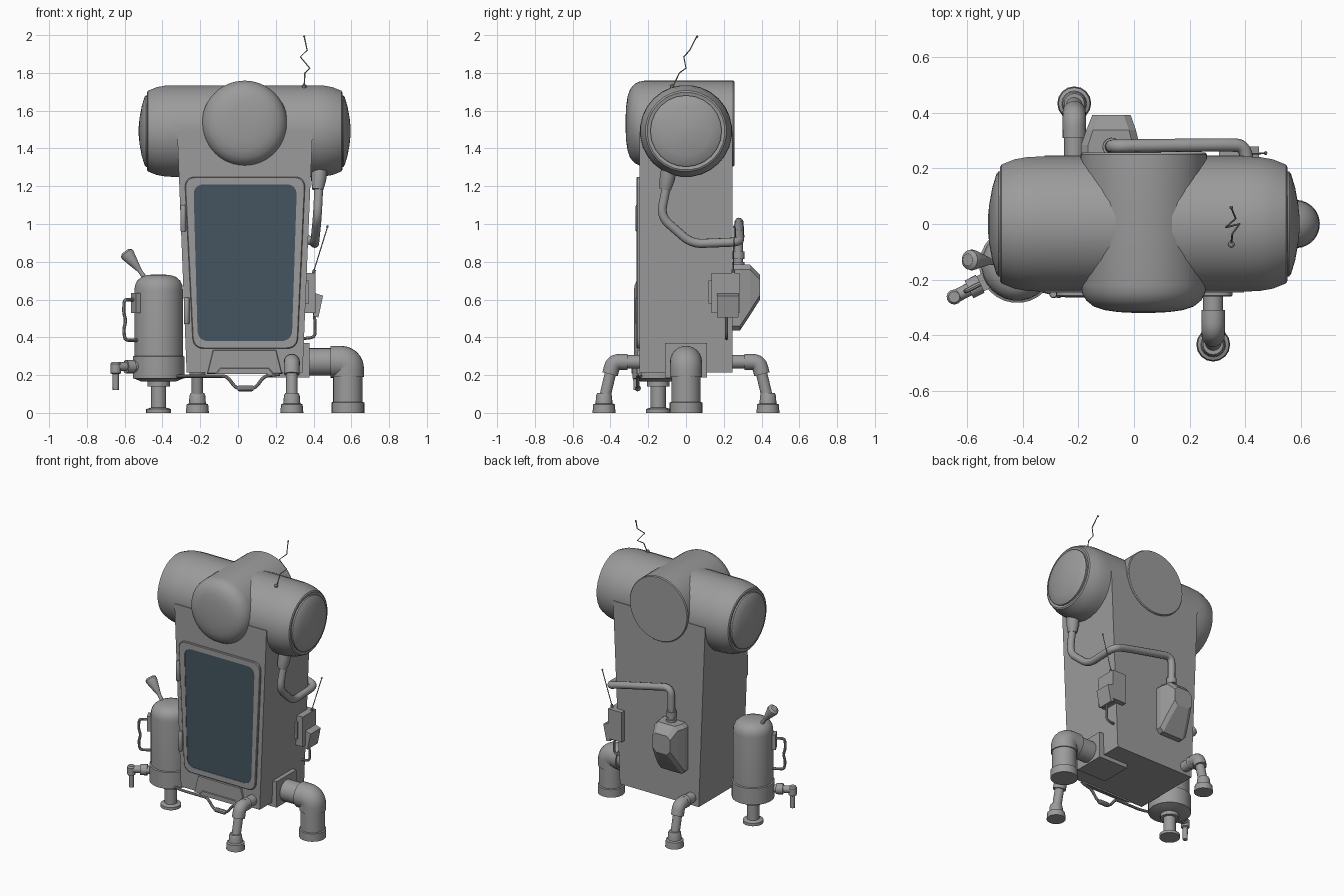
import bpy, bmesh
from math import cos, sin, pi, radians
from mathutils import Vector as V

if "Cube" in bpy.data.objects:
    bpy.data.objects.remove(bpy.data.objects["Cube"])


def material(name, rgb):
    m = bpy.data.materials.new(name)
    m.diffuse_color = (*rgb, 1)
    m.use_nodes = True
    m.node_tree.nodes["Principled BSDF"].inputs["Base Color"].default_value = m.diffuse_color
    return m


GREY = material("dark_grey", (.33, .33, .33))
BLUE = material("window_blue", (.058, .09, .115))


def loft(name, rings, mat=GREY):
    """Solid skinned through rings of equal point count, capped at both ends."""
    bm = bmesh.new()
    vs = [[bm.verts.new(p) for p in ring] for ring in rings]
    n = len(vs[0])
    for a, b in zip(vs, vs[1:]):
        for i in range(n):
            j = (i + 1) % n
            bm.faces.new((a[i], a[j], b[j], b[i]))
    bm.faces.new(vs[0][::-1])
    bm.faces.new(vs[-1])
    bmesh.ops.recalc_face_normals(bm, faces=bm.faces)
    me = bpy.data.meshes.new(name)
    bm.to_mesh(me)
    bm.free()
    me.materials.append(mat)
    ob = bpy.data.objects.new(name, me)
    bpy.context.collection.objects.link(ob)
    return ob


def rounded(pts, r, n, closed):
    """Round the corners of a path or polygon."""
    pts = [V(p) for p in pts]
    out = []
    for i, p in enumerate(pts):
        if not closed and i in (0, len(pts) - 1):
            out.append(p)
            continue
        a, b = pts[i - 1] - p, pts[(i + 1) % len(pts)] - p
        a = p + a.normalized() * min(r, a.length * .48)
        b = p + b.normalized() * min(r, b.length * .48)
        for k in range(n + 1):
            t = k / n
            out.append(a * (1 - t) ** 2 + p * (2 * t * (1 - t)) + b * t * t)
    return out


def lathe(name, base, axis, profile, seg=24):
    """Revolve (distance, radius) pairs about an axis from base."""
    base, d = V(base), V(axis).normalized()
    u = d.orthogonal().normalized()
    w = d.cross(u)
    return loft(name, [[base + d * t + (u * cos(2 * pi * i / seg) + w * sin(2 * pi * i / seg)) * r
                        for i in range(seg)] for t, r in profile])


def tube(name, pts, r, fillet=0.0, seg=12, n=5):
    path = rounded(pts, fillet, n, False) if fillet else [V(p) for p in pts]
    dirs = [(b - a).normalized() for a, b in zip(path, path[1:])]
    u = dirs[0].orthogonal().normalized()
    rings = []
    for i, p in enumerate(path):
        t = (dirs[max(i - 1, 0)] + dirs[min(i, len(dirs) - 1)]).normalized()
        u = (u - t * u.dot(t)).normalized()
        w = t.cross(u)
        rings.append([p + (u * cos(2 * pi * k / seg) + w * sin(2 * pi * k / seg)) * r for k in range(seg)])
    return loft(name, rings)


def box(name, lo, hi):
    (a, b, c), (d, e, f) = lo, hi
    return loft(name, [[(a, b, z), (d, b, z), (d, e, z), (a, e, z)] for z in (c, f)])


def panel(name, steps, r=0.0, n=6, mat=GREY):
    """Skin (y, xz corner list) outlines along y."""
    return loft(name, [[(p[0], y, p[1]) for p in (rounded(c, r, n, True) if r else c)] for y, c in steps], mat)


# tapered cabinet
loft("cabinet_body", [[(a, -.247, z), (b, -.247, z), (b, .247, z), (a, .247, z)]
                      for z, a, b in ((.215, -.272, .342), (1.49, -.322, .395))])

# cross barrel with domed end caps
half = [(-.512, .19), (-.517, .206), (-.512, .215), (-.465, .234), (-.42, .242), (-.38, .244)]
lathe("cross_barrel", (.035, 0, 1.492), (1, 0, 0), half + [(-t, r) for t, r in half[::-1]], 28)
for side, s in (("left", -1), ("right", 1)):
    lathe(side + "_barrel_cap", (.035, 0, 1.492), (s, 0, 0),
          [(.5, .189), (.523, .189), (.53, .18), (.545, .13), (.556, .07), (.561, .02)], 24)

# front-to-back drum with domed front
lathe("front_drum", (.035, 0, 1.532), (0, -1, 0),
      [(-.257, .222), (-.25, .227), (.22, .227), (.25, .221), (.275, .207), (.297, .18),
       (.31, .14), (.317, .09), (.32, .03)], 48)

# door frame, window and lower panel
outer = [(-.283, 1.25), (.357, 1.25), (.315, .34), (-.238, .34)]
lip = [(-.279, 1.246), (.353, 1.246), (.311, .344), (-.234, .344)]
glass = [(-.236, 1.21), (.312, 1.21), (.285, .38), (-.213, .38)]
panel("door_frame", [(-.235, outer), (-.257, outer), (-.261, lip), (-.261, glass), (-.252, glass)], .06)
panel("door_window", [(-.245, glass), (-.258, glass)], .055, mat=BLUE)
panel("lower_panel", [(-.235, [(-.135, .335), (.205, .335), (.237, .205), (-.167, .205)]),
                      (-.257, [(-.13, .33), (.2, .33), (.23, .21), (-.16, .21)])])
panel("lower_panel_inset", [(-.25, [(-.1, .24), (.17, .24), (.2, .205), (-.13, .205)]),
                            (-.263, [(-.09, .235), (.16, .235), (.185, .205), (-.115, .205)])])
for nm, x, z in (("upper", -.29, 1.03), ("lower", -.272, .54)):
    lathe(nm + "_hinge", (x, -.252, z - .07), (0, 0, 1), [(0, .012), (.005, .015), (.135, .015), (.14, .012)], 10)

# handle bar under the front
tube("under_handle", [(-.36, -.23, .195), (-.26, -.255, .195), (-.06, -.255, .195), (-.01, -.255, .13),
                      (.09, -.255, .13), (.14, -.255, .195), (.22, -.245, .205)], .009, .025, 8)
lathe("under_handle_grip", (-.003, -.255, .13), (1, 0, 0), [(0, .012), (.01, .016), (.076, .016), (.086, .012)], 10)

# big elbow support with bracket
box("elbow_bracket_side", (.335, -.11, .187), (.378, .11, .37))
box("elbow_bracket_base", (.15, -.11, .187), (.36, .11, .217))
lathe("elbow_pipe", (.36, 0, .27), (1, 0, 0), [(0, .073), (.14, .073)])
tube("elbow_bend", [(.49, 0, .27), (.582, 0, .27), (.582, 0, .19)], .085, .095, 24, 8)
lathe("elbow_foot", (.582, 0, 0), (0, 0, 1), [(0, .087), (.055, .087), (.058, .078), (.2, .078)])

# two thin legs, mirrored front to back
for nm, x, s in (("front", .285, -1), ("rear", -.215, 1)):
    lathe(nm + "_leg_flange", (x, .22 * s, .27), (0, s, 0), [(0, .036), (.09, .036), (.09, .043), (.12, .043)], 16)
    tube(nm + "_leg_elbow", [(x, .32 * s, .27), (x, .385 * s, .27), (x, .402 * s, .205)], .042, .06, 16)
    tube(nm + "_leg_shin", [(x, .393 * s, .24), (x, .433 * s, .07)], .03, 0, 16)
    lathe(nm + "_leg_foot", (x, .434 * s, 0), (0, 0, 1),
          [(0, .061), (.045, .057), (.05, .045), (.09, .042), (.105, .036)], 16)

# side tank on pedestal
tx, ty = -.42, -.147
lathe("tank", (tx, ty, 0), (0, 0, 1),
      [(.165, .09), (.18, .125), (.183, .137), (.298, .137), (.302, .129), (.65, .129), (.675, .126),
       (.7, .115), (.72, .092), (.73, .06), (.733, .02)], 28)
lathe("tank_pedestal", (tx, ty, 0), (0, 0, 1),
      [(0, .066), (.02, .066), (.028, .04), (.14, .04), (.14, .06), (.17, .06)])
tube("tank_knob_stem", [(-.47, -.14, .68), (-.535, -.133, .775)], .012)
lathe("tank_knob", (-.522, -.134, .755), (-.07, .005, .092), [(0, .013), (.1, .038), (.115, .036), (.125, .022)], 14)

# tank handle and tap, pointing outwards from the tank
ang = radians(207)
out = V((cos(ang), sin(ang), 0))
side = V((-out.y, out.x, 0)) * .03


def off(d, z):
    return V((tx, ty, z)) + out * d


loft("tank_handle_bracket", [[off(.11, z) + side, off(.15, z) + side, off(.15, z) - side, off(.11, z) - side]
                             for z in (.53, .635)])
tube("tank_handle", [off(.13, .6), off(.205, .6), off(.208, .53), off(.195, .49), off(.208, .44),
                     off(.2, .385), off(.12, .385)], .009, .02, 8)
lathe("tap_pipe", off(.11, .245), out, [(0, .026), (.04, .026), (.04, .036), (.085, .036), (.085, .024), (.15, .024)], 14)
lathe("tap_spout", off(.255, .27), (0, 0, -1), [(0, .02), (.01, .027), (.06, .027), (.065, .017), (.15, .016)], 14)


# rear filter box and the hose leading to the barrel
def rect(a, b, c, d):
    return [(a, c), (b, c), (b, d), (a, d)]


panel("rear_box", [(.235, rect(-.19, .02, .435, .785)), (.285, rect(-.19, .02, .435, .785)),
                   (.338, rect(-.172, .007, .515, .785)), (.392, rect(-.15, -.012, .6, .73))], .025, 1)
lathe("rear_box_collar", (-.08, .277, .77), (0, 0, 1),
      [(0, .034), (.03, .034), (.03, .025), (.045, .025), (.045, .033), (.085, .033), (.085, .026), (.1, .026)], 14)
tube("hose", [(.43, -.095, 1.24), (.42, -.135, 1.04), (.406, .03, .895), (.405, .282, .905),
              (.33, .285, .93), (-.08, .28, 1.02), (-.08, .277, .84)], .024, .06, 12, 6)
lathe("hose_fitting", (.432, -.09, 1.29), (-.01, -.02, -.11), [(0, .042), (.06, .04), (.11, .03)], 14)

# corner radio with wire aerial and lead
box("radio_body", (.305, .135, .53), (.41, .282, .74))
box("radio_mount", (.35, .12, .58), (.375, .27, .7))
loft("radio_panel", [[(x, y, z) for x, z in ((.405, .635), (.45, .62), (.426, .505), (.398, .512))]
                     for y in (.165, .278)])
tube("radio_aerial", [(.395, .25, .73), (.474, .255, .985)], .003, 0, 6)
lathe("radio_aerial_base", (.395, .25, .725), (.08, 0, .255), [(0, .01), (.035, .008)], 8)
lathe("radio_aerial_tip", (.472, .255, .98), (.08, 0, .255), [(0, .004), (.005, .007), (.013, .004)], 8)
tube("radio_lead", [(.405, .215, .53), (.41, .215, .4), (.33, .215, .392)], .008, .03, 8)

# zigzag roof aerial
lathe("roof_aerial_base", (.35, -.072, 1.71), (0, -.1, 1), [(0, .012), (.025, .012), (.03, .006)], 8)
tube("roof_aerial", [(.35, -.073, 1.72), (.354, -.035, 1.8), (.38, 0, 1.825), (.33, -.012, 1.885),
                     (.366, .02, 1.92), (.35, .058, 1.995)], .0035, 0, 6)
lathe("roof_aerial_tip", (.35, .057, 1.987), (0, .4, 1), [(0, .003), (.005, .007), (.012, .003)], 8)

# smooth round parts, keep hard edges; the rear box stays faceted
bpy.ops.object.select_all(action='SELECT')
bpy.data.objects["rear_box"].select_set(False)
bpy.context.view_layer.objects.active = bpy.data.objects["tank"]
bpy.ops.object.shade_smooth_by_angle(angle=radians(32))
for p in bpy.data.objects["rear_box"].data.polygons:
    p.use_smooth = False
